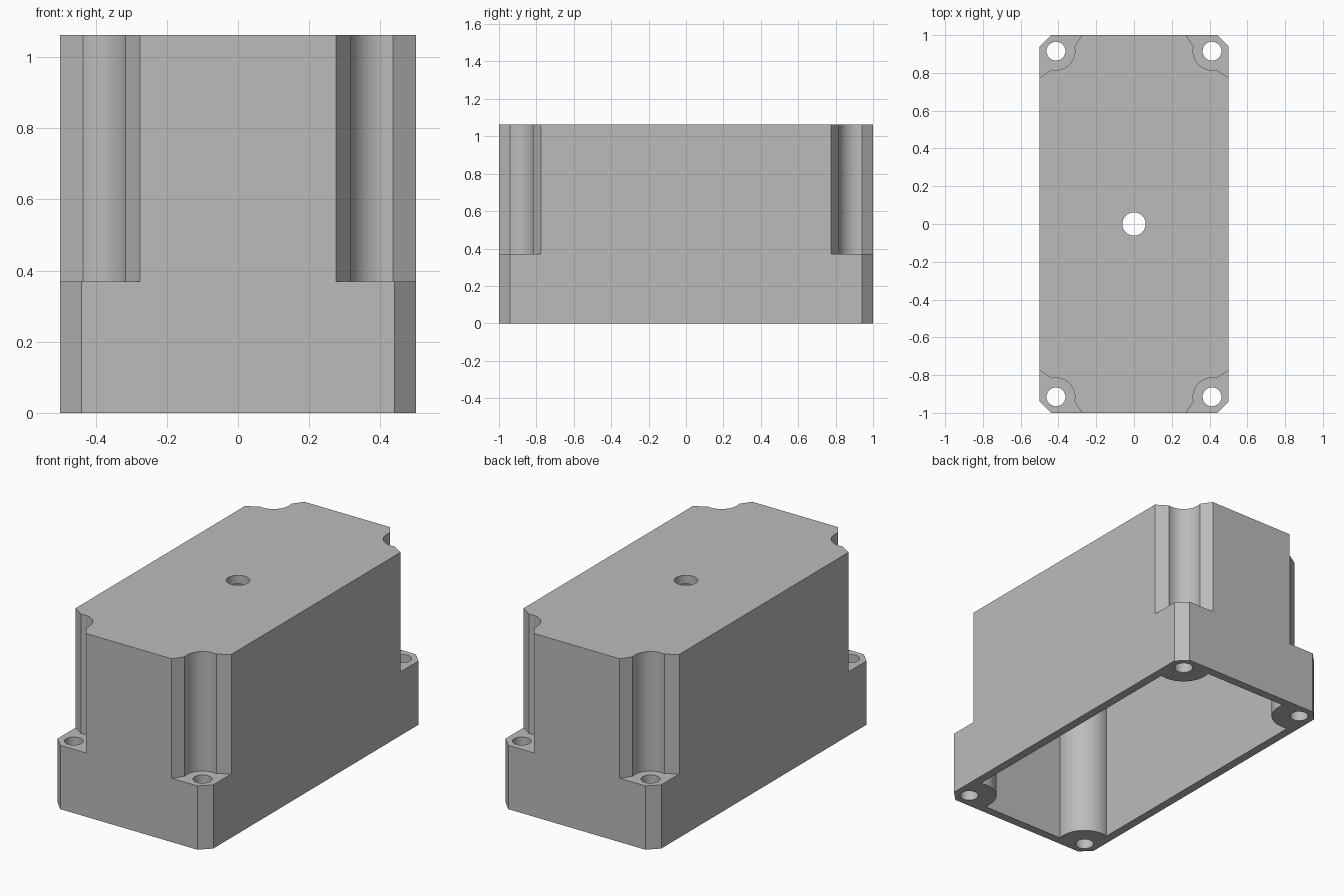
import bpy, bmesh
from math import sin, cos, pi, atan2, asin

if "Cube" in bpy.data.objects:
    bpy.data.objects.remove(bpy.data.objects["Cube"], do_unlink=True)

HX, HY, TOP, LEDGE = 0.5, 1.0, 1.063, 0.37
WALL, CHAMFER = 0.05, 0.06
SX, SY = 0.413, 0.915            # screw centre
NOTCH_R, BOSS_R = 0.1, 0.15
CORNERS = [(1, 1), (-1, 1), (-1, -1), (1, -1)]

grey = bpy.data.materials.new("plain grey")
grey.use_nodes = True
colour = (0.5, 0.5, 0.5, 1)
grey.diffuse_color = colour
grey.node_tree.nodes["Principled BSDF"].inputs["Base Color"].default_value = colour


def prism(name, points, z0, z1):
    """Upright solid with the given outline."""
    bm = bmesh.new()
    base = bm.faces.new([bm.verts.new((x, y, z0)) for x, y in points])
    up = bmesh.ops.extrude_face_region(bm, geom=[base])["geom"]
    bmesh.ops.translate(bm, vec=(0, 0, z1 - z0),
                        verts=[v for v in up if isinstance(v, bmesh.types.BMVert)])
    bmesh.ops.recalc_face_normals(bm, faces=bm.faces)
    mesh = bpy.data.meshes.new(name)
    bm.to_mesh(mesh)
    bm.free()
    mesh.materials.append(grey)
    obj = bpy.data.objects.new(name, mesh)
    bpy.context.collection.objects.link(obj)
    return obj


def arc(cx, cy, r, start, end, n):
    return [(cx + r * cos(start + (end - start) * i / n),
             cy + r * sin(start + (end - start) * i / n)) for i in range(n + 1)]


def circle(cx, cy, r):
    return arc(cx, cy, r, 0, 2 * pi, 32)[:-1]


def around(quarter):
    """Repeat a first-quadrant outline in all four corners."""
    outline = []
    for sx, sy in CORNERS:
        pts = [(sx * x, sy * y) for x, y in quarter]
        outline += pts if sx * sy > 0 else pts[::-1]
    return outline


# Outer block with chamfered vertical corners
body = prism("enclosure_body", around([(HX, HY - CHAMFER), (HX - CHAMFER, HY)]), 0, TOP)

# Cavity outline wraps around the rounded screw bosses
ix, iy = HX - WALL, HY - WALL
low = -pi / 2 + asin((ix - SX) / BOSS_R)
left = -pi - asin((iy - SY) / BOSS_R)
cavity = prism("cavity_cutter", around(arc(SX, SY, BOSS_R, low, left, 20)),
               -0.1, TOP - WALL)
cutters = [cavity]

# Corner notches with flared sides, then the screw holes
notch = ([(0.7, 0.642), (HX, 0.775)]
         + arc(SX, SY, NOTCH_R, atan2(-0.097, 0.022), atan2(0.025, -0.097) - 2 * pi, 20)
         + [(0.275, HY), (0.14, 1.18), (0.7, 1.18)])
for i, (sx, sy) in enumerate(CORNERS):
    cutters.append(prism(f"notch_cutter_{i}", [(sx * x, sy * y) for x, y in notch],
                         LEDGE, TOP + 0.1))
    cutters.append(prism(f"screw_hole_cutter_{i}", circle(sx * SX, sy * SY, 0.05),
                         -0.1, LEDGE + 0.1))
cutters.append(prism("centre_hole_cutter", circle(0, 0, 0.062), TOP - 0.2, TOP + 0.1))

for cutter in cutters:
    cutter.hide_render = True
    mod = body.modifiers.new(cutter.name, "BOOLEAN")
    mod.operation = "DIFFERENCE"
    mod.solver = "EXACT"
    mod.object = cutter

# Bake the cuts and discard the cutters
bpy.context.view_layer.update()
graph = bpy.context.evaluated_depsgraph_get()
body.data = bpy.data.meshes.new_from_object(body.evaluated_get(graph))
body.modifiers.clear()
for cutter in cutters:
    bpy.data.objects.remove(cutter, do_unlink=True)

bpy.ops.object.select_all(action="DESELECT")
body.select_set(True)
bpy.context.view_layer.objects.active = body
bpy.ops.object.shade_smooth_by_angle(angle=pi / 7)
